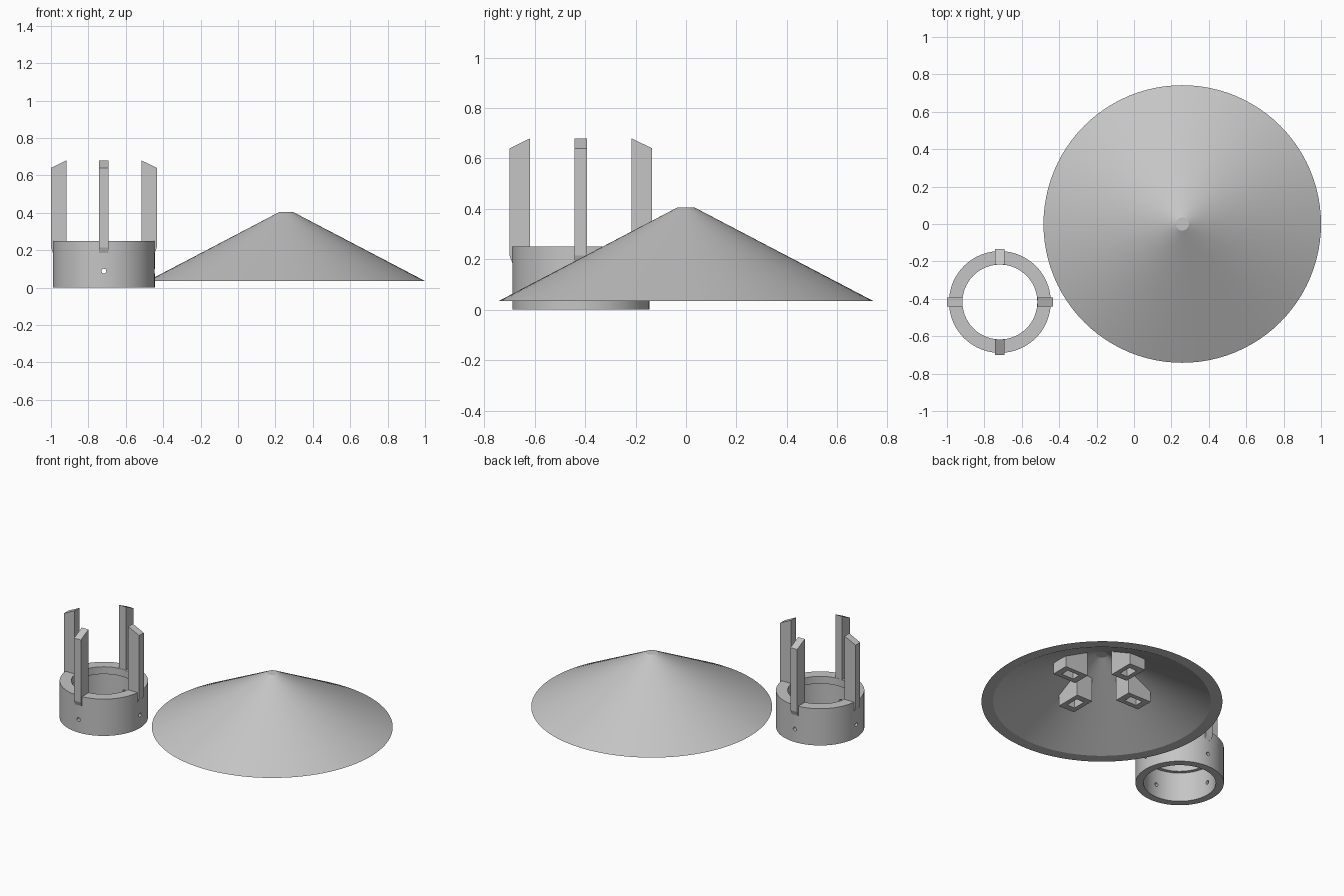
import bpy, bmesh, math
from mathutils import Matrix, Vector

if "Cube" in bpy.data.objects:
    bpy.data.objects.remove(bpy.data.objects["Cube"])

grey = bpy.data.materials.new("plain_grey")
grey.diffuse_color = (0.56, 0.56, 0.56, 1)
grey.use_nodes = True
grey.node_tree.nodes["Principled BSDF"].inputs["Base Color"].default_value = grey.diffuse_color

RING = Vector((-0.717, -0.417, 0))
CAP = Vector((0.258, 0, 0))


def finish(name, bm, loc):
    bmesh.ops.recalc_face_normals(bm, faces=bm.faces[:])
    mesh = bpy.data.meshes.new(name)
    bm.to_mesh(mesh)
    bm.free()
    ob = bpy.data.objects.new(name, mesh)
    ob.location = loc
    mesh.materials.append(grey)
    bpy.context.collection.objects.link(ob)
    return ob


def activate(ob):
    bpy.ops.object.select_all(action='DESELECT')
    ob.select_set(True)
    bpy.context.view_layer.objects.active = ob


def smooth(ob, degrees):
    activate(ob)
    bpy.ops.object.shade_smooth_by_angle(angle=math.radians(degrees))


def lathe(name, profile, loc, closed, n=96):
    """Spin an (r, z) profile round z; closed joins last point to first, else ends are capped."""
    bm = bmesh.new()
    rings = [[bm.verts.new((r * math.cos(2 * math.pi * i / n),
                            r * math.sin(2 * math.pi * i / n), z)) for i in range(n)]
             for r, z in profile]
    for k in range(len(rings) if closed else len(rings) - 1):
        a, b = rings[k], rings[(k + 1) % len(rings)]
        for i in range(n):
            j = (i + 1) % n
            bm.faces.new((a[i], a[j], b[j], b[i]))
    if not closed:
        bm.faces.new(rings[0])
        bm.faces.new(rings[-1])
    return finish(name, bm, loc)


def prism(bm, lower, upper):
    """Join two matching loops of points into a solid."""
    a = [bm.verts.new(p) for p in lower]
    b = [bm.verts.new(p) for p in upper]
    bm.faces.new(a)
    bm.faces.new(b)
    for i in range(len(a)):
        j = (i + 1) % len(a)
        bm.faces.new((a[i], a[j], b[j], b[i]))


# Conical cap: thin shell with a small flat tip
smooth(lathe("cone_cap", [(0.035, 0.405), (0.742, 0.035), (0.67, 0.035), (0.035, 0.3675)],
             CAP, False), 18)

# Base collar with a stepped bore
collar = lathe("base_collar", [(0.272, 0), (0.272, 0.25), (0.2, 0.25), (0.2, 0.2),
                               (0.2225, 0.2), (0.2225, 0)], RING, True)

# Four screw holes through the collar
for k in range(2):
    bm = bmesh.new()
    rot = Matrix.Rotation(k * math.pi / 2, 4, 'Z') @ Matrix.Rotation(math.pi / 2, 4, 'Y')
    bmesh.ops.create_cone(bm, cap_ends=True, segments=16, radius1=0.013, radius2=0.013,
                          depth=0.7, matrix=rot)
    cutter = finish("hole_cutter", bm, RING + Vector((0, 0, 0.088)))
    cutter.hide_render = True
    mod = collar.modifiers.new("holes", 'BOOLEAN')
    mod.operation = 'DIFFERENCE'
    mod.solver = 'EXACT'
    mod.object = cutter
    activate(collar)
    bpy.ops.object.modifier_apply(modifier=mod.name)
    bpy.data.objects.remove(cutter)
smooth(collar, 30)

# Upright legs with slanted tops and tapered feet
leg = [(0.201, 0.215), (0.262, 0.185), (0.272, 0.185), (0.283, 0.215), (0.283, 0.64), (0.201, 0.68)]
for k in range(4):
    bm = bmesh.new()
    prism(bm, [(r, -0.025, z) for r, z in leg], [(r, 0.025, z) for r, z in leg])
    bm.transform(Matrix.Rotation(k * math.pi / 2, 4, 'Z'))
    finish("leg", bm, RING)


# Leg sockets under the cap, their tops buried in the shell
def under(x, y):
    return 0.3675 - (math.hypot(x, y) - 0.035) * 0.5236 + 0.014


R0, R1, W = 0.165, 0.34, 0.06      # outer walls
S0, S1, V = 0.207, 0.298, 0.029    # slot
walls = [(R0, S0, -W, W), (S1, R1, -W, W), (S0, S1, -W, -V), (S0, S1, V, W)]
for k in range(4):
    bm = bmesh.new()
    for x0, x1, y0, y1 in walls:
        pts = [(x0, y0), (x1, y0), (x1, y1), (x0, y1)]
        prism(bm, [(x, y, 0.131) for x, y in pts], [(x, y, under(x, y)) for x, y in pts])
    bm.transform(Matrix.Rotation(k * math.pi / 2, 4, 'Z'))
    finish("leg_socket", bm, CAP)
